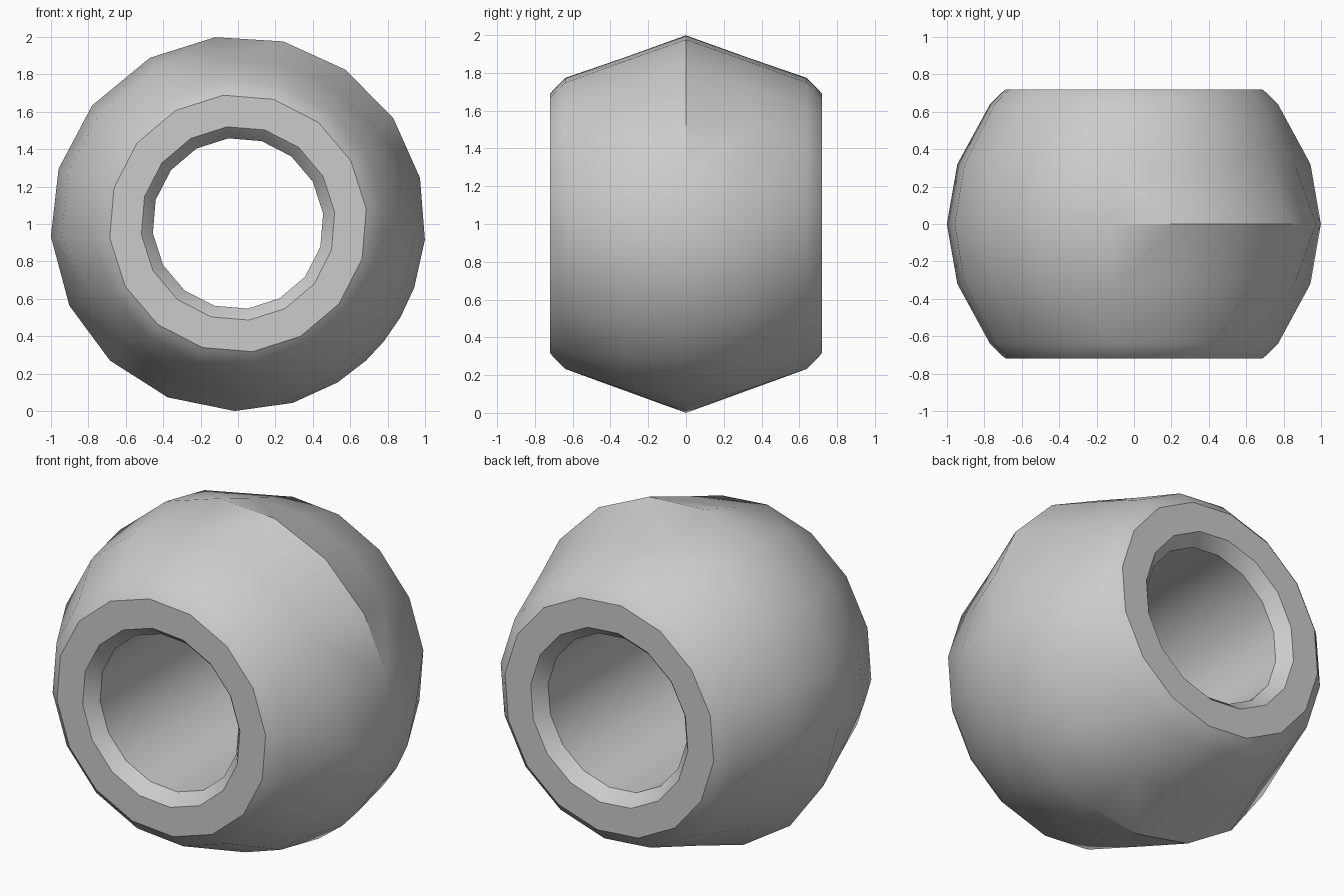
import bpy
import bmesh
from math import radians, sin, cos

cube = bpy.data.objects.get("Cube")
if cube:
    bpy.data.objects.remove(cube, do_unlink=True)

CENTRE_Z = 1.003

# Uneven corners round the waist, even corners round the rim and bore
WAIST = [14, 34, 55, 76, 97, 118, 141, 163, 184, 206,
         227, 248, 269, 287, 302, 313, 321, 330, 340, 355]
EVEN = [6.5 + 22.5 * i for i in range(16)]


def shoulder_radius(angle):
    """Two rounded patches bulge out; the rest is a straight cone."""
    if 110 < angle < 190 or 295 < angle < 358:
        return 0.947
    return 0.92 if 280 < angle < 295 else 0.887


def ring(bm, angles, radius, y):
    verts = []
    for a in angles:
        r = radius(a) if callable(radius) else radius
        verts.append(bm.verts.new((r * cos(radians(a)), y,
                                   CENTRE_Z + r * sin(radians(a)))))
    return angles, verts


def bridge(bm, first, second):
    """Join two rings, stepping round whichever has the nearer corner."""
    (a, va), (b, vb) = first, second
    i = j = 0
    while i < len(a) or j < len(b):
        next_a = a[i + 1] if i + 1 < len(a) else a[0] + 360 if i < len(a) else 999
        next_b = b[j + 1] if j + 1 < len(b) else b[0] + 360 if j < len(b) else 999
        corners = [va[i % len(a)]]
        step_a, step_b = next_a <= next_b, next_b <= next_a
        if step_a:
            corners.append(va[(i + 1) % len(a)])
        if step_b:
            corners.append(vb[(j + 1) % len(b)])
        corners.append(vb[j % len(b)])
        bm.faces.new(corners)
        i += step_a
        j += step_b


# Front half: waist, shoulder, rim, flat face, mouth and bore
bm = bmesh.new()
rings = [
    ring(bm, WAIST, 1.003, 0),
    ring(bm, WAIST, shoulder_radius, -0.32),
    ring(bm, EVEN, 0.775, -0.64),
    ring(bm, EVEN, 0.715, -0.70),
    ring(bm, EVEN, 0.69, -0.72),
    ring(bm, EVEN, 0.52, -0.72),
    ring(bm, EVEN, 0.50, -0.70),
    ring(bm, EVEN, 0.458, -0.645),
    ring(bm, EVEN, 0.458, 0),
]
for first, second in zip(rings, rings[1:]):
    bridge(bm, first, second)

# Back half mirrors the front
bmesh.ops.mirror(bm, geom=bm.verts[:] + bm.edges[:] + bm.faces[:],
                 merge_dist=0.0005, axis='Y')
bmesh.ops.remove_doubles(bm, verts=bm.verts[:], dist=0.0005)
bmesh.ops.recalc_face_normals(bm, faces=bm.faces[:])

mesh = bpy.data.meshes.new("bead")
bm.to_mesh(mesh)
bm.free()
bead = bpy.data.objects.new("bead", mesh)
bpy.context.collection.objects.link(bead)

grey = bpy.data.materials.new("light grey")
grey.use_nodes = True
grey.diffuse_color = (0.6, 0.6, 0.6, 1)
grey.node_tree.nodes["Principled BSDF"].inputs["Base Color"].default_value = (0.6, 0.6, 0.6, 1)
mesh.materials.append(grey)

# Smooth surface with crisp rim and waist edges
bpy.ops.object.select_all(action='DESELECT')
bead.select_set(True)
bpy.context.view_layer.objects.active = bead
bpy.ops.object.shade_smooth_by_angle(angle=radians(32))
